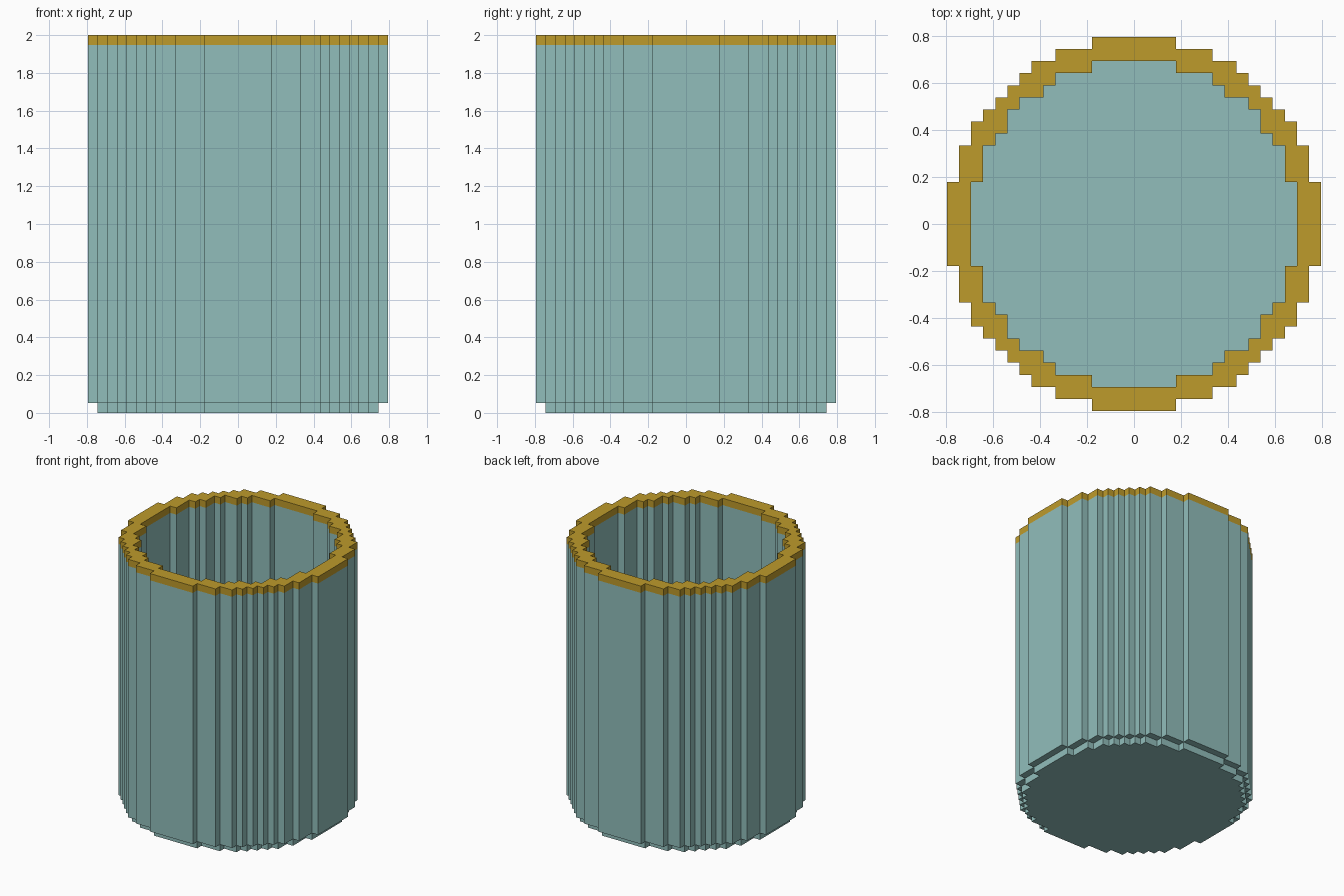
import bpy
import bmesh

if "Cube" in bpy.data.objects:
    bpy.data.objects.remove(bpy.data.objects["Cube"], do_unlink=True)

U = 2 / 39          # size of one block; the model is 39 blocks tall


def material(name, rgb):
    m = bpy.data.materials.new(name)
    m.use_nodes = True
    m.diffuse_color = (*rgb, 1)
    m.node_tree.nodes["Principled BSDF"].inputs["Base Color"].default_value = (*rgb, 1)
    return m


def disc(radius):
    """Blocks whose centres lie inside a circle."""
    span = range(-16, 17)
    return {(i, j) for i in span for j in span if i * i + j * j <= radius * radius}


def layer(name, cells, below, above, z0, z1, mat):
    """Stepped slab of blocks, with only its exposed faces."""
    bm = bmesh.new()

    def quad(*corners):
        bm.faces.new([bm.verts.new((x * U, y * U, z * U)) for x, y, z in corners])

    for i, j in sorted(cells):
        a, b, c, d = i - 0.5, i + 0.5, j - 0.5, j + 0.5
        if (i, j) not in above:
            quad((a, c, z1), (b, c, z1), (b, d, z1), (a, d, z1))
        if (i, j) not in below:
            quad((a, d, z0), (b, d, z0), (b, c, z0), (a, c, z0))
        # Side walls wherever the neighbouring block is empty
        for di, dj, p, q in ((1, 0, (b, c), (b, d)), (-1, 0, (a, d), (a, c)),
                             (0, 1, (b, d), (a, d)), (0, -1, (a, c), (b, c))):
            if (i + di, j + dj) not in cells:
                quad((*p, z0), (*q, z0), (*q, z1), (*p, z1))
    # Merge the blocks into large flat faces
    bmesh.ops.remove_doubles(bm, verts=bm.verts, dist=1e-4)
    bmesh.ops.dissolve_limit(bm, angle_limit=0.01, verts=bm.verts, edges=bm.edges)
    mesh = bpy.data.meshes.new(name)
    bm.to_mesh(mesh)
    bm.free()
    mesh.materials.append(mat)
    bpy.context.collection.objects.link(bpy.data.objects.new(name, mesh))


teal = material("pale teal", (0.283, 0.515, 0.497))
gold = material("gold", (0.515, 0.328, 0.024))

base = disc(14.5)
ring = disc(15.5) - disc(13.5)

layer("base", base, set(), ring, 0, 1, teal)        # recessed floor slab
layer("wall", ring, base, ring, 1, 38, teal)        # hollow stepped cylinder
layer("rim", ring, ring, set(), 38, 39, gold)       # coloured top edge
